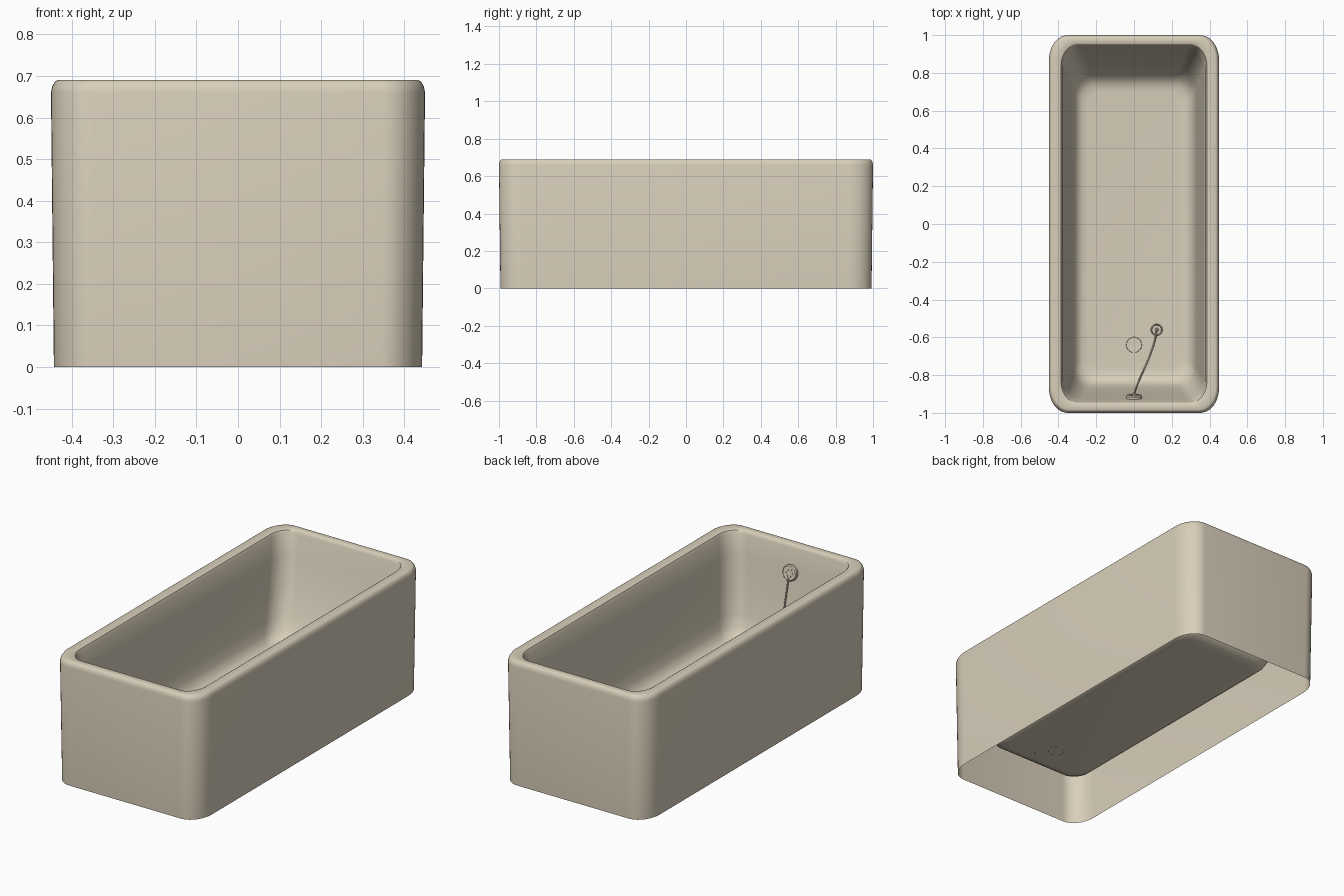
import bpy, bmesh, math
from mathutils import Vector

if "Cube" in bpy.data.objects:
    bpy.data.objects.remove(bpy.data.objects["Cube"])

enamel = bpy.data.materials.new("warm_ivory")
enamel.diffuse_color = (0.69, 0.62, 0.49, 1)
enamel.use_nodes = True
enamel.node_tree.nodes["Principled BSDF"].inputs["Base Color"].default_value = enamel.diffuse_color


def finish(obj, angle=35):
    obj.data.materials.append(enamel)
    bpy.ops.object.select_all(action='DESELECT')
    obj.select_set(True)
    bpy.context.view_layer.objects.active = obj
    bpy.ops.object.shade_smooth_by_angle(angle=math.radians(angle))
    return obj


def ring(hx, y0, y1, rx, ry, z, n=10):
    """Rounded rectangle outline, counter-clockwise, with elliptical corners."""
    pts = []
    corners = ((1, 1, 0), (-1, 1, 90), (-1, -1, 180), (1, -1, 270))
    for sx, sy, start in corners:
        cx = sx * (hx - rx)
        cy = y1 - ry if sy > 0 else y0 + ry
        for i in range(n + 1):
            a = math.radians(start + 90 * i / n)
            pts.append((cx + rx * math.cos(a), cy + ry * math.sin(a), z))
    return pts


def loft(name, rings, cap_end=False):
    bm = bmesh.new()
    rows = [[bm.verts.new(p) for p in r] for r in rings]
    for a, b in zip(rows, rows[1:]):
        for i in range(len(a)):
            j = (i + 1) % len(a)
            bm.faces.new((a[i], a[j], b[j], b[i]))
    if cap_end:
        bm.faces.new(rows[-1])
    mesh = bpy.data.meshes.new(name)
    bm.to_mesh(mesh)
    bm.free()
    obj = bpy.data.objects.new(name, mesh)
    bpy.context.collection.objects.link(obj)
    return finish(obj)


def lathe(name, profile, centre, tilt=0, sides=32):
    """Spin (radius, height) pairs about z, then tilt about x."""
    rings = [[(r * math.cos(2 * math.pi * i / sides), r * math.sin(2 * math.pi * i / sides), h)
              for i in range(sides)] for r, h in profile]
    obj = loft(name, rings, cap_end=True)
    obj.location = centre
    obj.rotation_euler.x = tilt
    return obj


# Outer skirt (open underneath), rolled rim and inner basin as one skin
loft("tub", [
    ring(0.443, -0.992, 0.992, 0.10, 0.13, 0.0),
    ring(0.450, -1.0, 1.0, 0.10, 0.13, 0.66),
    ring(0.447, -0.997, 0.997, 0.10, 0.13, 0.675),
    ring(0.440, -0.990, 0.990, 0.098, 0.125, 0.687),
    ring(0.434, -0.985, 0.985, 0.095, 0.12, 0.69),
    ring(0.394, -0.952, 0.955, 0.09, 0.11, 0.69),
    ring(0.386, -0.947, 0.950, 0.09, 0.11, 0.686),
    ring(0.379, -0.942, 0.945, 0.09, 0.11, 0.672),
    ring(0.366, -0.925, 0.920, 0.09, 0.11, 0.56),
    ring(0.347, -0.897, 0.874, 0.09, 0.11, 0.40),
    ring(0.330, -0.870, 0.825, 0.09, 0.11, 0.26),
    ring(0.319, -0.852, 0.795, 0.09, 0.105, 0.20),
    ring(0.302, -0.832, 0.766, 0.085, 0.095, 0.165),
    ring(0.275, -0.802, 0.735, 0.075, 0.08, 0.148),
    ring(0.240, -0.765, 0.700, 0.06, 0.065, 0.145),
], cap_end=True)

# Drain in the floor and the loose plug beside it
lathe("drain", [(0.042, 0.144), (0.040, 0.148), (0.030, 0.147)], (0, -0.64, 0))
lathe("plug", [(0.028, 0.145), (0.033, 0.165), (0.033, 0.172), (0.028, 0.175),
               (0.024, 0.168), (0.010, 0.168), (0.008, 0.180)], (0.12, -0.56, 0))

# Overflow plate on the sloping end wall
tilt = math.radians(-80)
plate_centre = Vector((0, -0.919, 0.545))
lathe("overflow_plate", [(0.043, -0.008), (0.043, 0.008), (0.038, 0.014)], plate_centre, tilt)
out = Vector((0, math.sin(-tilt), math.cos(tilt)))
up = Vector((0, -math.cos(tilt), math.sin(-tilt)))
for i in range(6):
    a = math.pi * i / 3
    pos = plate_centre + out * 0.012 + Vector((math.cos(a), 0, 0)) * 0.02 + up * math.sin(a) * 0.02
    lathe("overflow_stud_%d" % (i + 1), [(0.005, 0), (0.005, 0.005)], pos, tilt, 10)

# Chain hanging from the plate and lying across the floor
curve = bpy.data.curves.new("chain", 'CURVE')
curve.dimensions = '3D'
curve.bevel_depth = 0.004
curve.bevel_resolution = 1
curve.resolution_u = 6
path = [(0, -0.900, 0.525), (0.006, -0.885, 0.42), (0.015, -0.86, 0.28), (0.03, -0.82, 0.18),
        (0.055, -0.765, 0.152), (0.09, -0.68, 0.150), (0.112, -0.61, 0.155), (0.12, -0.56, 0.182)]
spline = curve.splines.new('BEZIER')
spline.bezier_points.add(len(path) - 1)
for p, co in zip(spline.bezier_points, path):
    p.co = co
    p.handle_left_type = p.handle_right_type = 'AUTO'
chain = bpy.data.objects.new("chain", curve)
bpy.context.collection.objects.link(chain)
curve.materials.append(enamel)
